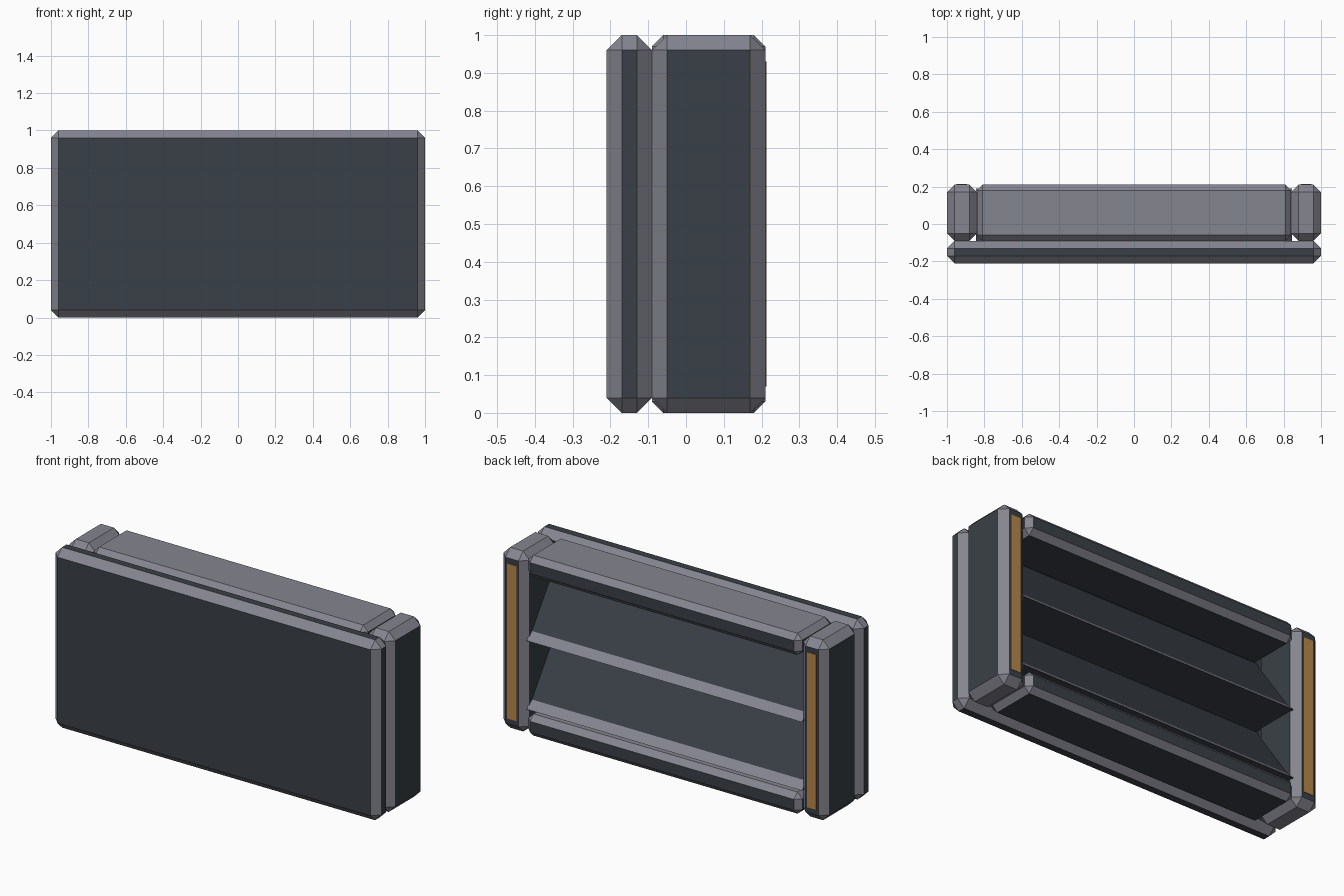
import bpy, bmesh

if "Cube" in bpy.data.objects:
    bpy.data.objects.remove(bpy.data.objects["Cube"])


def material(name, hex_colour):
    """Flat colour from an sRGB hex value, stored as linear."""
    m = bpy.data.materials.new(name)
    rgb = [((hex_colour >> s) & 255) / 255 for s in (16, 8, 0)]
    m.diffuse_color = [((c + 0.055) / 1.055) ** 2.4 for c in rgb] + [1]
    m.use_nodes = True
    m.node_tree.nodes["Principled BSDF"].inputs["Base Color"].default_value = m.diffuse_color
    return m


DARK = material("dark slate", 0x3A4047)
GREY = material("edge grey", 0x858590)
ORANGE = material("amber inlay", 0xB98749)


def finish(name, bm, rule):
    """Colour each face by a rule on its normal and link the object."""
    bmesh.ops.recalc_face_normals(bm, faces=bm.faces)
    bm.normal_update()
    for f in bm.faces:
        f.material_index = rule(f.normal)
    mesh = bpy.data.meshes.new(name)
    bm.to_mesh(mesh)
    bm.free()
    for m in (DARK, GREY, ORANGE):
        mesh.materials.append(m)
    ob = bpy.data.objects.new(name, mesh)
    bpy.context.collection.objects.link(ob)
    return ob


def box(name, lo, hi, chamfer, rule):
    """Box between two corners with flat chamfered edges."""
    bm = bmesh.new()
    bmesh.ops.create_cube(bm, size=1)
    for v in bm.verts:
        v.co = [(a + b) / 2 + c * (b - a) for a, b, c in zip(lo, hi, v.co)]
    if chamfer:
        bmesh.ops.bevel(bm, geom=bm.edges[:], offset=chamfer, offset_type='OFFSET',
                        segments=1, affect='EDGES')
    return finish(name, bm, rule)


def flat(n):
    return max(abs(c) for c in n) > 0.99


# colour rules: chamfers grey, flat faces dark, some ends grey
def panel_rule(n):
    return 0 if flat(n) else 1


def post_rule(n):
    return 0 if flat(n) and abs(n.z) < 0.5 else 1


def board_rule(n):
    return 0 if flat(n) and n.z < 0.5 else 1


# large closing panel
box("front_panel", (-1, -0.21, 0), (1, -0.09, 1), 0.04, panel_rule)

# side posts with amber inlays on the open side
for side, s in (("left", -1), ("right", 1)):
    xs = sorted((s * 0.84, s * 1.0))
    box(side + "_post", (xs[0], -0.09, 0), (xs[1], 0.21, 1), 0.04, post_rule)
    xs = sorted((s * 0.892, s * 0.948))
    box(side + "_inlay", (xs[0], 0.208, 0.07), (xs[1], 0.213, 0.93), 0, lambda n: 2)

# top and bottom boards
for name, z in (("bottom_board", 0), ("top_board", 0.88)):
    box(name, (-0.84, -0.09, z), (0.84, 0.21, z + 0.12), 0.03, board_rule)

# two sloping shelves with a grey chamfered lip
for name, z in (("lower_shelf", 0.14), ("upper_shelf", 0.52)):
    bm = bmesh.new()
    profile = [(-0.09, 0), (0.19, 0), (0.15, 0.04), (-0.09, 0.38)]
    face = bm.faces.new([bm.verts.new((-0.845, y, z + h)) for y, h in profile])
    ext = bmesh.ops.extrude_face_region(bm, geom=[face])
    bmesh.ops.translate(bm, vec=(1.69, 0, 0),
                        verts=[g for g in ext["geom"] if isinstance(g, bmesh.types.BMVert)])
    finish(name, bm, lambda n: 1 if n.z > 0.65 else 0)
